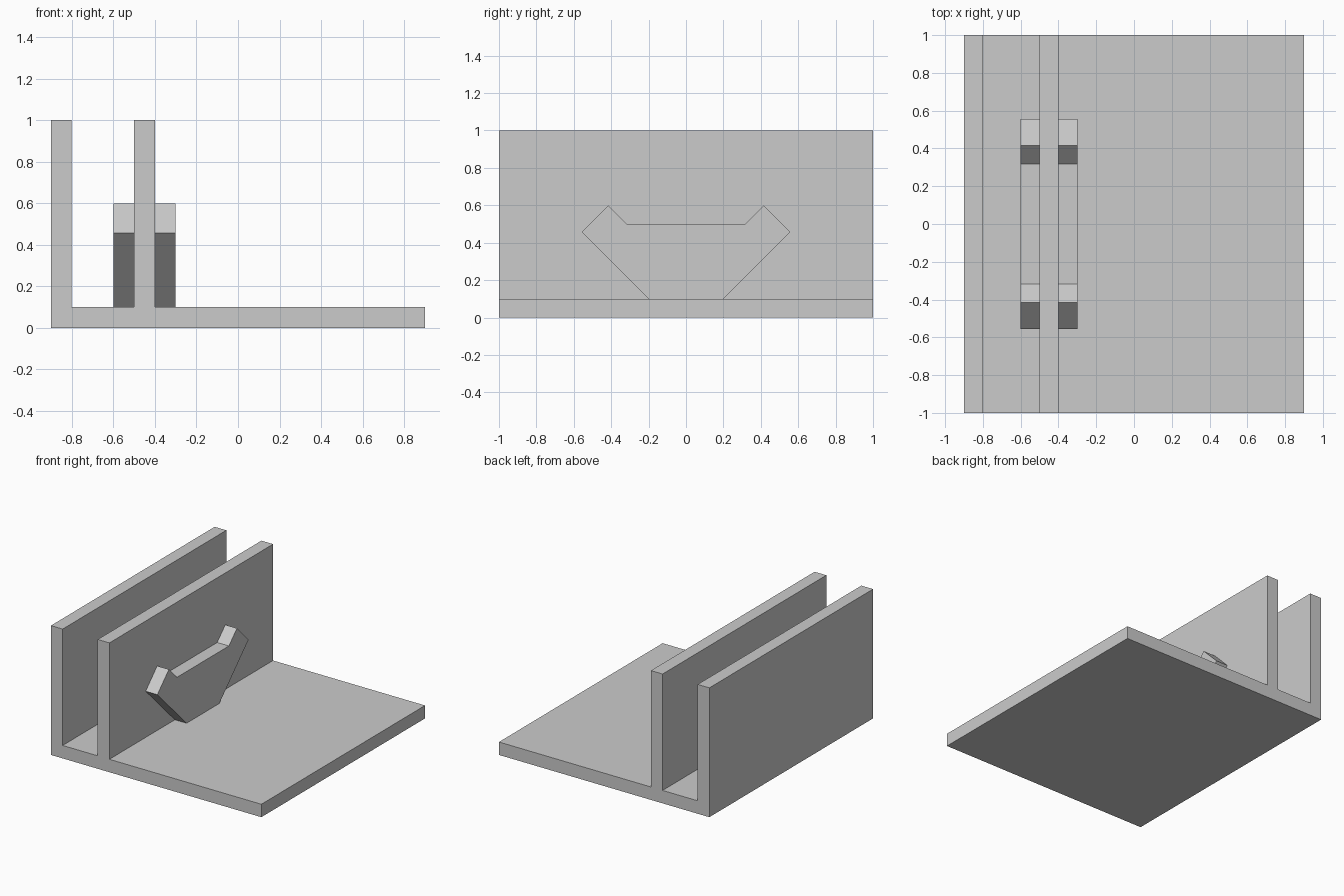
import bpy, bmesh
from mathutils import Vector

if "Cube" in bpy.data.objects:
    bpy.data.objects.remove(bpy.data.objects["Cube"])


def extrude_profile(name, points, vector):
    """Closed 3D outline swept along a vector into a solid."""
    bm = bmesh.new()
    face = bm.faces.new([bm.verts.new(p) for p in points])
    swept = bmesh.ops.extrude_face_region(bm, geom=[face], use_keep_orig=True)
    moved = [g for g in swept["geom"] if isinstance(g, bmesh.types.BMVert)]
    bmesh.ops.translate(bm, verts=moved, vec=Vector(vector))
    bmesh.ops.recalc_face_normals(bm, faces=bm.faces[:])
    mesh = bpy.data.meshes.new(name)
    bm.to_mesh(mesh)
    bm.free()
    obj = bpy.data.objects.new(name, mesh)
    bpy.context.collection.objects.link(obj)
    return obj


# Base plate with two upright walls, one continuous section
section = [(-0.9, 0), (0.9, 0), (0.9, 0.1), (-0.4, 0.1), (-0.4, 1), (-0.5, 1),
           (-0.5, 0.1), (-0.8, 0.1), (-0.8, 1), (-0.9, 1)]
extrude_profile("base_with_walls", [(x, -1, z) for x, z in section], (0, 2, 0))

# Winged plates on both faces of the inner wall, mirrored across y = 0
half = [(0.2, 0.1), (0.557, 0.457), (0.416, 0.599), (0.317, 0.5)]
outline = half + [(-y, z) for y, z in reversed(half)]
for name, x in (("inner_winged_plate", -0.6), ("outer_winged_plate", -0.4)):
    extrude_profile(name, [(x, y, z) for y, z in outline], (0.1, 0, 0))
